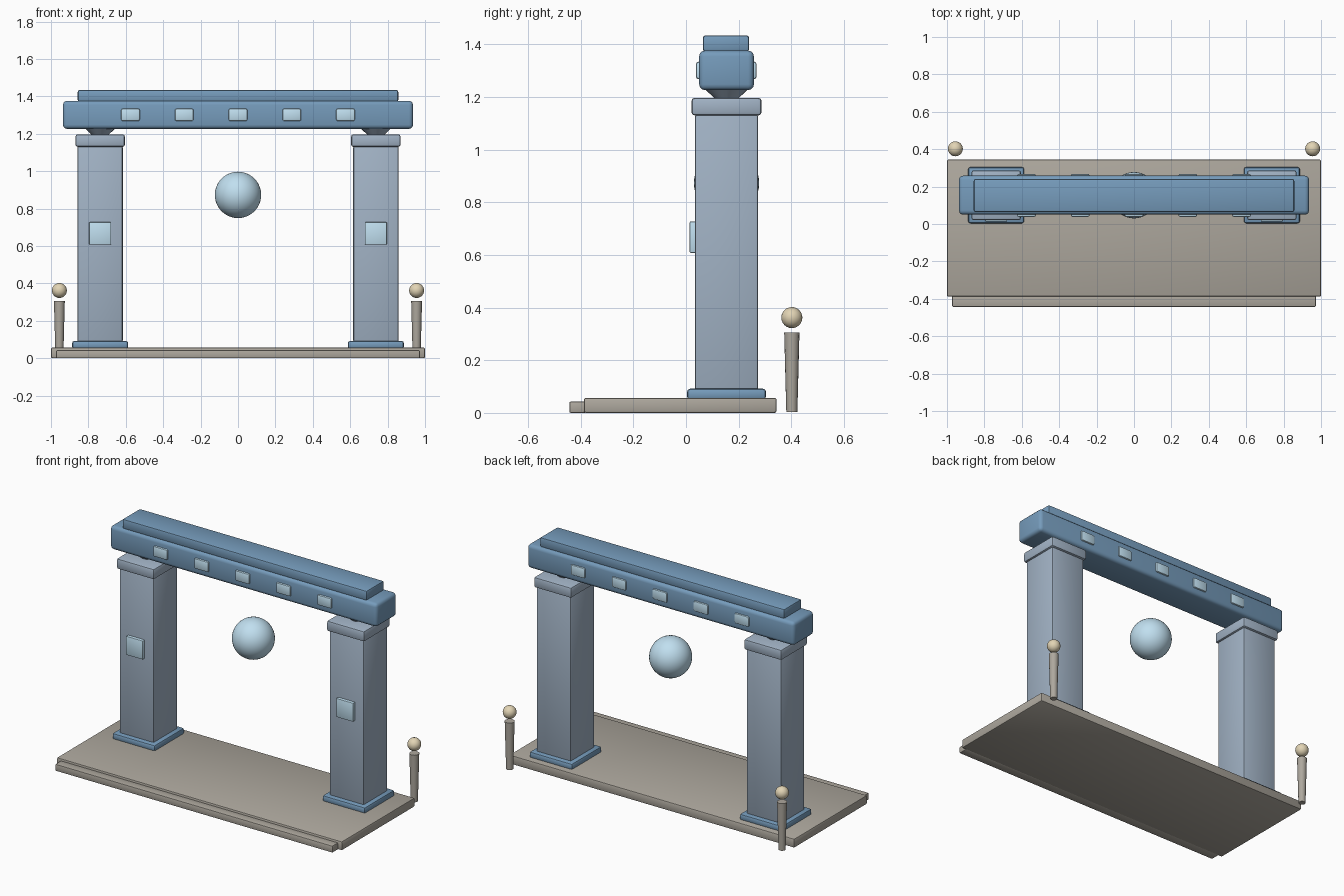
import bpy, bmesh
from math import radians

if "Cube" in bpy.data.objects:
    bpy.data.objects.remove(bpy.data.objects["Cube"])


def material(name, rgb):
    m = bpy.data.materials.new(name)
    m.diffuse_color = (*rgb, 1)
    m.use_nodes = True
    m.node_tree.nodes["Principled BSDF"].inputs["Base Color"].default_value = m.diffuse_color
    return m


STONE = material("warm_stone", (0.42, 0.39, 0.34))
SLATE = material("slate_blue", (0.36, 0.45, 0.56))
BLUE = material("deep_blue", (0.18, 0.33, 0.50))
GLOW = material("pale_blue", (0.53, 0.74, 0.87))
GOLD = material("pale_gold", (0.76, 0.66, 0.46))
MID = 0.154  # depth of the gate's centre plane


def finish(obj, name, mat):
    obj.name = name
    obj.data.materials.append(mat)
    bpy.ops.object.shade_smooth_by_angle(angle=radians(35))
    return obj


def box(name, x, y, z, mat, bevel=0.008, segments=2):
    """Bevelled box from (min, max) ranges on each axis."""
    loc = [(a + b) / 2 for a, b in (x, y, z)]
    bpy.ops.mesh.primitive_cube_add(size=1, location=loc)
    obj = bpy.context.object
    size = [b - a for a, b in (x, y, z)]
    bm = bmesh.new()
    bm.from_mesh(obj.data)
    bmesh.ops.scale(bm, vec=size, verts=bm.verts)
    bmesh.ops.bevel(bm, geom=bm.edges[:], offset=bevel, segments=segments,
                    profile=0.5, affect='EDGES')
    bm.to_mesh(obj.data)
    bm.free()
    return finish(obj, name, mat)


def around(c, width):
    return (c - width / 2, c + width / 2)


def cone(name, loc, z, r_bottom, r_top, mat, sides=24):
    bpy.ops.mesh.primitive_cone_add(vertices=sides, radius1=r_bottom, radius2=r_top,
                                    depth=z[1] - z[0],
                                    location=(*loc, (z[0] + z[1]) / 2))
    return finish(bpy.context.object, name, mat)


def ball(name, loc, r, mat, segments=32, rings=16):
    bpy.ops.mesh.primitive_uv_sphere_add(segments=segments, ring_count=rings,
                                         radius=r, location=loc)
    return finish(bpy.context.object, name, mat)


# Platform and front step
box("platform", (-1, 1), (-0.388, 0.344), (0.0, 0.057), STONE)
box("front_step", (-0.972, 0.972), (-0.443, -0.38), (0.0, 0.043), STONE, 0.005)

# Pillars and lantern posts, one set on each side
for side, s in (("left", -1), ("right", 1)):
    x = s * 0.737
    box(side + "_plinth", around(x, 0.30), around(MID, 0.30), (0.05, 0.092), BLUE, 0.012)
    box(side + "_pillar", around(x, 0.242), around(MID, 0.24), (0.085, 1.135), SLATE, 0.01)
    box(side + "_capital", around(x, 0.264), around(MID, 0.266), (1.13, 1.197), SLATE, 0.012)
    cone(side + "_neck", (x, MID), (1.19, 1.235), 0.04, 0.088, SLATE)
    box(side + "_pillar_panel", around(x, 0.118), (0.014, 0.045), (0.608, 0.727), GLOW, 0.004)
    cone(side + "_lantern_post", (s * 0.955, 0.402), (0.003, 0.305), 0.021, 0.029, STONE, 16)
    ball(side + "_lantern_ball", (s * 0.955, 0.402, 0.362), 0.04, GOLD, 24, 12)

# Lintel and top rail
box("lintel", (-0.936, 0.936), (0.05, 0.258), (1.226, 1.376), BLUE, 0.022, 3)
box("top_rail", (-0.857, 0.857), (0.064, 0.240), (1.372, 1.434), BLUE, 0.01)

# Inlays along both faces of the lintel
for i in range(5):
    x = (i - 2) * 0.2875
    for face, y in (("front", (0.038, 0.07)), ("back", (0.238, 0.268))):
        box(f"{face}_inlay_{i + 1}", around(x, 0.1), y, (1.268, 1.334), GLOW, 0.009, 2)

# Floating orb
ball("floating_orb", (0, MID, 0.873), 0.124, GLOW, 40, 20)
